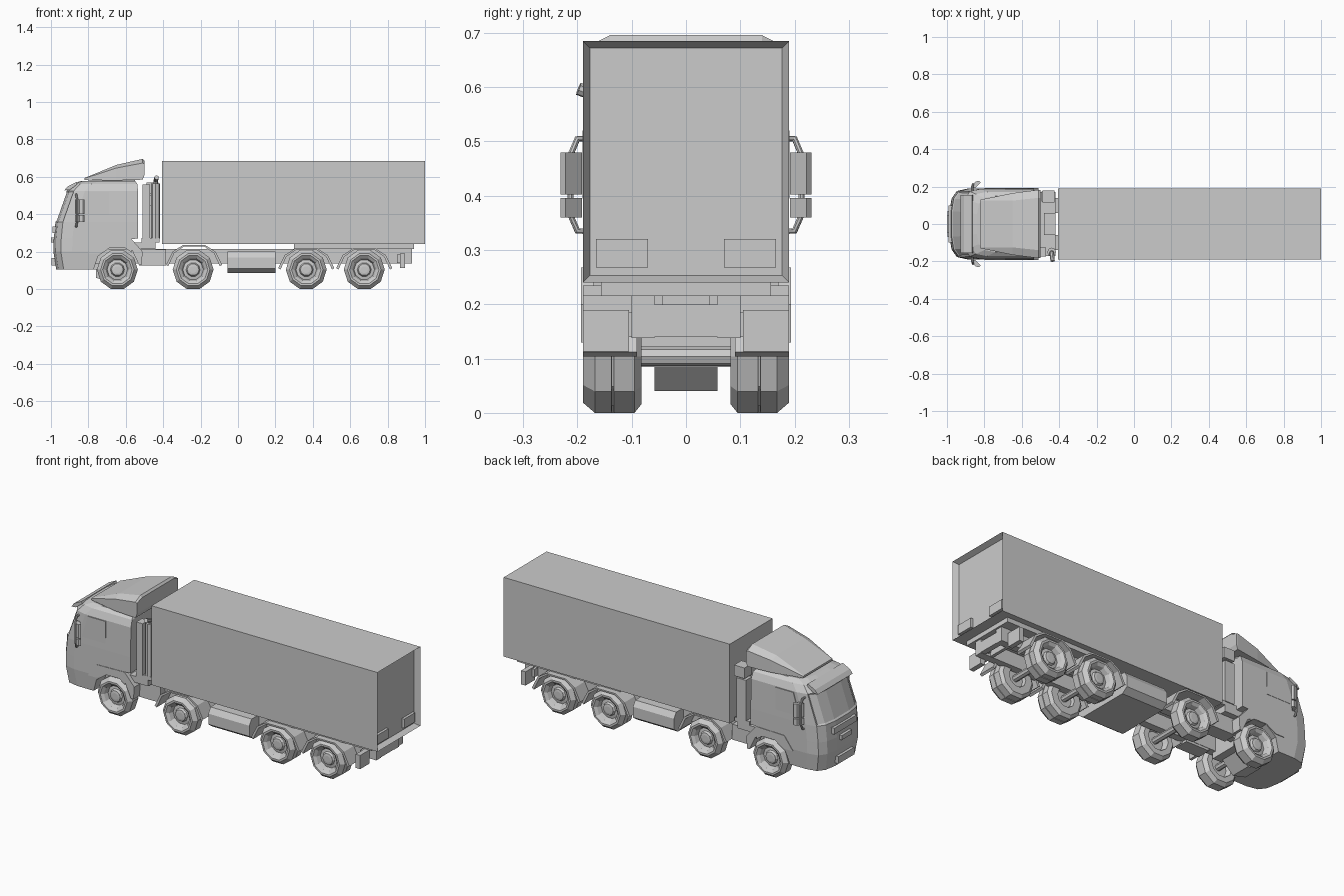
import bpy, bmesh, math
from mathutils import Vector

if "Cube" in bpy.data.objects:
    bpy.data.objects.remove(bpy.data.objects["Cube"], do_unlink=True)

grey = bpy.data.materials.new("plain grey")
grey.use_nodes = True
COLOUR = (0.6, 0.6, 0.6, 1)
grey.diffuse_color = COLOUR
grey.node_tree.nodes["Principled BSDF"].inputs["Base Color"].default_value = COLOUR


def finish(name, bm):
    bmesh.ops.recalc_face_normals(bm, faces=bm.faces[:])
    mesh = bpy.data.meshes.new(name)
    bm.to_mesh(mesh)
    bm.free()
    mesh.materials.append(grey)
    ob = bpy.data.objects.new(name, mesh)
    bpy.context.collection.objects.link(ob)
    return ob


def loft(name, rings):
    """Closed skin through rings with equal point counts."""
    bm = bmesh.new()
    rows = [[bm.verts.new(p) for p in ring] for ring in rings]
    n = len(rows[0])
    for a, b in zip(rows, rows[1:]):
        for i in range(n):
            j = (i + 1) % n
            bm.faces.new((a[i], a[j], b[j], b[i]))
    bm.faces.new(rows[0])
    bm.faces.new(rows[-1])
    return finish(name, bm)


def prism(name, pts, y0, y1):
    """Side profile (x, z) pushed across the width."""
    return loft(name, [[(x, y, z) for x, z in pts] for y in (y0, y1)])


def box(name, x0, x1, y0, y1, z0, z1):
    return prism(name, [(x0, z0), (x1, z0), (x1, z1), (x0, z1)], y0, y1)


def both(make, name, *args):
    """Build a part on the left and its mirror copy on the right."""
    ob = make("left_" + name, *args)
    other = ob.copy()
    other.data = ob.data.copy()
    other.data.transform(((1, 0, 0, 0), (0, -1, 0, 0), (0, 0, 1, 0), (0, 0, 0, 1)))
    other.data.flip_normals()
    other.name = "right_" + name
    bpy.context.collection.objects.link(other)


def tube(name, pts, r, sides=8):
    """Round bar following a path."""
    pts = [Vector(p) for p in pts]
    rings = []
    for i, p in enumerate(pts):
        d = (pts[min(i + 1, len(pts) - 1)] - pts[max(i - 1, 0)]).normalized()
        u = d.orthogonal().normalized() if i == 0 else (u - d * u.dot(d)).normalized()
        v = d.cross(u)
        angles = [math.tau * k / sides for k in range(sides)]
        rings.append([p + r * (u * math.cos(a) + v * math.sin(a)) for a in angles])
    return loft(name, rings)


def polygon(cx, cz, apothem, sides):
    r = apothem / math.cos(math.pi / sides)
    angles = [math.tau * (k + 0.5) / sides - math.pi / 2 for k in range(sides)]
    return [(cx + r * math.cos(a), cz + r * math.sin(a)) for a in angles]


# Cargo box with recessed rear door
cargo = box("cargo_box", -0.405, 1.0, -0.19, 0.19, 0.24, 0.685)
bm = bmesh.new()
bm.from_mesh(cargo.data)
bm.normal_update()
rear = [f for f in bm.faces if f.normal.x > 0.9]
bmesh.ops.inset_region(bm, faces=rear, thickness=0.018)
bmesh.ops.translate(bm, verts=rear[0].verts[:], vec=(-0.03, 0, 0))
bm.to_mesh(cargo.data)
bm.free()
both(box, "door_step", 0.965, 0.985, 0.07, 0.166, 0.268, 0.32)
box("cargo_subframe", 0.3, 0.94, -0.157, 0.157, 0.215, 0.242)

# Cab, widest in the middle and rounded at the front corners
levels = [(0.105, -0.972, -0.57, 0.18), (0.2, -0.987, -0.57, 0.19),
          (0.268, -0.985, -0.57, 0.19), (0.27, -0.985, -0.535, 0.19),
          (0.36, -0.976, -0.535, 0.19), (0.525, -0.918, -0.535, 0.187),
          (0.562, -0.885, -0.538, 0.172), (0.578, -0.84, -0.55, 0.15)]
rings = []
for z, front, back, w in levels:
    half = [(front, w * 0.35), (front + 0.012, w * 0.72),
            (front + 0.04, w * 0.93), (front + 0.1, w), (back, w)]
    plan = half + [(x, -y) for x, y in reversed(half)]
    rings.append([(x, y, z) for x, y in plan])
cab = loft("cab", rings)

# Windscreen recess
bm = bmesh.new()
bm.from_mesh(cab.data)
bm.normal_update()
glass = [f for f in bm.faces if f.normal.x < -0.75 and 0.38 < f.calc_center_median().z < 0.5]
bmesh.ops.inset_region(bm, faces=glass, thickness=0.01, depth=-0.005)
bm.to_mesh(cab.data)
bm.free()

# Front wheel arches cut from the cab
for side in (-1, 1):
    cutter = prism("arch_cutter", polygon(-0.645, 0.1, 0.122, 10), side * 0.08, side * 0.3)
    cutter.hide_render = True
    cutter.hide_viewport = True
    cutter.display_type = "WIRE"
    cut = cab.modifiers.new("wheel arch", "BOOLEAN")
    cut.operation = "DIFFERENCE"
    cut.object = cutter
    cut.solver = "EXACT"
bpy.context.view_layer.update()
cut_mesh = bpy.data.meshes.new_from_object(cab.evaluated_get(bpy.context.evaluated_depsgraph_get()))
cab.modifiers.clear()
cab.data = cut_mesh
for ob in [o for o in bpy.data.objects if o.name.startswith("arch_cutter")]:
    bpy.data.objects.remove(ob, do_unlink=True)

# Cab details
both(prism, "side_window", [(-0.84, 0.395), (-0.69, 0.395), (-0.69, 0.52), (-0.80, 0.52)], 0.185, 0.191)
both(prism, "cab_fender", [(-0.80, 0.19), (-0.745, 0.264), (-0.57, 0.268), (-0.51, 0.2), (-0.515, 0.13),
                           (-0.53, 0.13), (-0.565, 0.205), (-0.605, 0.223), (-0.685, 0.223), (-0.745, 0.19)],
     0.12, 0.193)
prism("sun_visor", [(-0.928, 0.528), (-0.91, 0.55), (-0.865, 0.572), (-0.86, 0.56), (-0.9, 0.53)], -0.155, 0.155)
box("grille_bar", -1.0, -0.97, -0.045, 0.045, 0.25, 0.275)
box("lower_grille", -0.992, -0.96, -0.1, 0.1, 0.3, 0.335)
box("bumper_plate", -0.997, -0.96, -0.07, 0.07, 0.125, 0.165)

# Roof air deflector, widening toward the back
stations = [(-0.82, 0.583, 0.594, 0.13, 0.125), (-0.65, 0.581, 0.664, 0.165, 0.125),
            (-0.51, 0.585, 0.696, 0.183, 0.14), (-0.5, 0.61, 0.685, 0.183, 0.14)]
loft("roof_deflector", [[(x, -w, lo), (x, w, lo), (x, w, lo + (hi - lo) * 0.8), (x, t, hi),
                         (x, -t, hi), (x, -w, lo + (hi - lo) * 0.8)] for x, lo, hi, w, t in stations])
box("deflector_base", -0.8, -0.55, -0.13, 0.13, 0.57, 0.59)

# Mirrors on bracket arms
both(tube, "mirror_arm", [(-0.865, 0.18, 0.505), (-0.865, 0.2, 0.505), (-0.86, 0.213, 0.475),
                          (-0.86, 0.213, 0.365), (-0.865, 0.2, 0.335), (-0.865, 0.18, 0.335)], 0.006)


def mirror(name, z0, z1):
    plan = [(-0.87, 0.195), (-0.85, 0.192), (-0.82, 0.222), (-0.83, 0.231), (-0.848, 0.226)]
    return loft(name, [[(x, y, z) for x, y in plan] for z in (z0, z1)])


both(mirror, "main_mirror", 0.402, 0.48)
both(mirror, "wide_mirror", 0.36, 0.396)

# Equipment between cab and cargo box
box("rear_platform", -0.57, -0.44, -0.17, 0.17, 0.215, 0.25)
box("stack_base", -0.515, -0.42, -0.17, 0.17, 0.25, 0.272)
box("air_filter", -0.51, -0.47, -0.175, -0.125, 0.27, 0.56)
tube("exhaust_stack", [(-0.44, -0.15, 0.27), (-0.44, -0.15, 0.565)], 0.024)
tube("exhaust_tip", [(-0.44, -0.15, 0.55), (-0.44, -0.155, 0.58), (-0.435, -0.198, 0.597)], 0.012)
box("intake_column", -0.495, -0.435, 0.12, 0.175, 0.27, 0.5)
box("intake_head", -0.49, -0.425, 0.115, 0.18, 0.51, 0.57)
box("intake_neck", -0.475, -0.445, 0.13, 0.165, 0.49, 0.52)
box("cooler", -0.48, -0.42, -0.06, 0.06, 0.27, 0.45)

# Chassis
both(box, "chassis_rail", -0.9, 0.93, 0.058, 0.1, 0.138, 0.215)
both(box, "battery_box", -0.53, -0.385, 0.06, 0.14, 0.125, 0.212)
for i, x in enumerate((-0.4, 0.05, 0.52, 0.9)):
    box("cross_member_%d" % (i + 1), x, x + 0.03, -0.1, 0.1, 0.14, 0.2)
prism("engine_block", [(-0.76, 0.06), (-0.68, 0.04), (-0.58, 0.138), (-0.58, 0.22), (-0.76, 0.22)], -0.058, 0.058)
tank = [(0.15, 0.085), (0.185, 0.11), (0.185, 0.17), (0.165, 0.2)]
tank += [(-y, z) for y, z in reversed(tank)]
loft("fuel_tank", [[(x, y, z) for y, z in tank] for x in (-0.055, 0.2)])

# Mudguards over the second axle and the rear pair
guard = [(-0.15, 0.12), (-0.115, 0.19), (-0.06, 0.225), (0.06, 0.225), (0.115, 0.19), (0.15, 0.12)]
for label, cx, lift in (("second", -0.235, 0.01), ("third", 0.365, -0.008), ("fourth", 0.675, -0.008)):
    outer = [(cx + x, z + lift) for x, z in guard]
    inner = [(cx + x * 0.92, z + lift - 0.008) for x, z in reversed(guard)]
    both(prism, label + "_mudguard", outer + inner, 0.09, 0.19)

# Tail lamps and hangers
both(box, "tail_lamp", 0.865, 0.892, 0.105, 0.19, 0.113, 0.19)
both(box, "rear_hanger", 0.88, 0.91, 0.042, 0.065, 0.15, 0.215)
box("lamp_beam", 0.85, 0.868, -0.13, 0.13, 0.14, 0.185)

# Wheels turned from a half profile of (radius, distance from centre line)
rim = [(0.018, 0.172), (0.03, 0.17), (0.036, 0.158), (0.052, 0.155),
       (0.06, 0.178), (0.075, 0.19), (0.085, 0.19), (0.104, 0.168)]
single = rim + [(0.104, 0.12), (0.088, 0.1), (0.06, 0.1), (0.05, 0.13), (0.02, 0.13)]
double = rim + [(0.104, 0.137), (0.09, 0.136), (0.09, 0.134), (0.104, 0.133),
                (0.104, 0.095), (0.088, 0.082), (0.05, 0.082), (0.045, 0.1), (0.02, 0.1)]


def wheel(name, cx, profile):
    return loft(name, [[(x, y, z) for x, z in polygon(cx, 0.104, r, 10)] for r, y in profile])


for label, cx, profile in (("first", -0.645, single), ("second", -0.24, single),
                           ("third", 0.365, double), ("fourth", 0.675, double)):
    both(wheel, label + "_wheel", cx, profile)
    tube(label + "_axle", [(cx, -0.135, 0.104), (cx, 0.135, 0.104)], 0.018)
